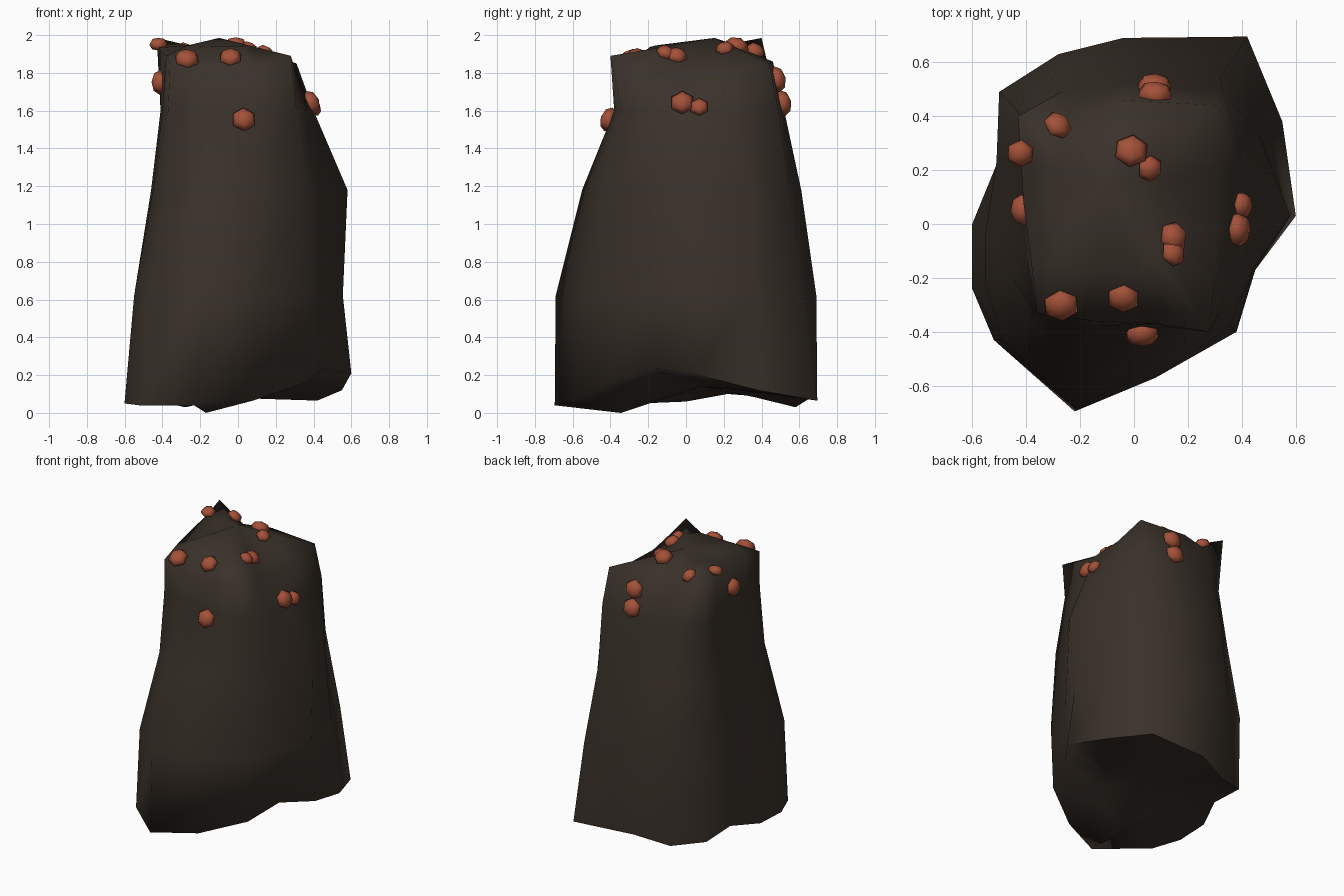
import bpy, bmesh, math
from mathutils import Vector
from mathutils.bvhtree import BVHTree

if "Cube" in bpy.data.objects:
    bpy.data.objects.remove(bpy.data.objects["Cube"])


def material(name, rgb):
    m = bpy.data.materials.new(name)
    m.diffuse_color = (*rgb, 1)
    m.use_nodes = True
    m.node_tree.nodes["Principled BSDF"].inputs["Base Color"].default_value = m.diffuse_color
    return m


stone = material("dark stone", (0.042, 0.031, 0.023))
rust = material("rust red", (0.37, 0.083, 0.040))


def finish(bm, name, mat, angle):
    bmesh.ops.recalc_face_normals(bm, faces=bm.faces)
    me = bpy.data.meshes.new(name)
    bm.to_mesh(me)
    ob = bpy.data.objects.new(name, me)
    bpy.context.collection.objects.link(ob)
    me.materials.append(mat)
    bpy.ops.object.select_all(action='DESELECT')
    ob.select_set(True)
    bpy.context.view_layer.objects.active = ob
    bpy.ops.object.shade_smooth_by_angle(angle=math.radians(angle))
    return ob


# Rock cross-sections, counter-clockwise from the front point
base = [(-.22, -.695, .04), (.08, -.57, .065), (.36, -.40, .16), (.45, -.17, .235),
        (.60, .03, .21), (.55, .38, .12), (.42, .695, .065), (-.04, .66, .08),
        (-.28, .58, .03), (-.50, .48, .08), (-.51, .22, .10), (-.60, 0, .06),
        (-.60, -.24, .05), (-.52, -.43, .04)]
low = [(-.21, -.69), (.08, -.57), (.38, -.40), (.45, -.17), (.555, .05), (.50, .36),
       (.38, .63), (-.04, .69), (-.28, .63), (-.50, .49), (-.51, .23), (-.55, -.03),
       (-.55, -.22), (-.49, -.43)]
middle = [(-.18, -.55), (.08, -.51), (.355, -.38), (.44, -.17), (.58, .03), (.46, .34),
          (.32, .55), (-.04, .61), (-.28, .57), (-.44, .43), (-.45, .23), (-.46, .05),
          (-.45, -.20), (-.38, -.36)]
shoulder = [(-.15, -.38), (.10, -.38), (.31, -.34), (.37, -.17), (.40, 0), (.40, .25),
            (.33, .49), (-.04, .52), (-.27, .49), (-.41, .38), (-.41, .24), (-.41, .10),
            (-.40, -.12), (-.37, -.32)]
crown = [(-.15, -.36, 1.80), (.08, -.37, 1.80), (.28, -.40, 1.89), (.30, -.20, 1.82),
         (.30, -.05, 1.79), (.31, .20, 1.79), (.31, .44, 1.85), (-.05, .46, 1.86),
         (-.25, .42, 1.85), (-.43, .40, 1.985), (-.42, .24, 1.935), (-.41, .08, 1.915),
         (-.38, -.15, 1.89), (-.36, -.33, 1.85)]
peak = Vector((-.10, .15, 1.985))
sole = Vector((-.05, .08, .14))

# Inner crown ring, domed at the front and dipping behind the corner horns
inner = []
for x, y, z in crown:
    front = y < -.3 and x < .2
    f, g = (.35, .75) if front else (.5, .5)
    inner.append((x + (peak.x - x) * f, y + (peak.y - y) * f,
                  min(z + (peak.z - z) * g, 1.945)))

# Inner underside ring, hollow except for a low foot near the front
under = [(x + (sole.x - x) * .45, y + (sole.y - y) * .45, z + (sole.z - z) * .5)
         for x, y, z in base]
under[0] = (-.17, -.345, 0)

sections = [under, base, [(x, y, .62) for x, y in low], [(x, y, 1.18) for x, y in middle],
            [(x, y, 1.60) for x, y in shoulder], crown, inner]

# Loft the rock and close top and bottom with fans
bm = bmesh.new()
rings = [[bm.verts.new(p) for p in s] for s in sections]
top, bottom = bm.verts.new(peak), bm.verts.new(sole)
n = len(base)
for i in range(n):
    j = (i + 1) % n
    for a, b in zip(rings, rings[1:]):
        bm.faces.new((a[i], a[j], b[j], b[i]))
    bm.faces.new((rings[-1][i], rings[-1][j], top))
    bm.faces.new((rings[0][j], rings[0][i], bottom))
bmesh.ops.recalc_face_normals(bm, faces=bm.faces)
tree = BVHTree.FromBMesh(bm)
finish(bm, "rock", stone, 85)
bm.free()

# Flattened shell lumps, snapped to the rock surface: x, y, z, radius
lumps = [(-.44, .26, 1.95, .052), (-.30, .35, 1.89, .055), (-.01, .27, 1.94, .065),
         (.05, .21, 1.91, .05), (-.43, .05, 1.75, .065), (.08, .55, 1.65, .07),
         (.08, .50, 1.77, .07), (.38, -.02, 1.64, .066), (.38, .07, 1.61, .052),
         (.14, -.05, 1.88, .058), (.12, -.12, 1.87, .05), (-.27, -.30, 1.87, .068),
         (-.04, -.29, 1.90, .062), (.03, -.40, 1.55, .066)]
for k, (x, y, z, r) in enumerate(lumps):
    spot, normal, _, _ = tree.find_nearest(Vector((x, y, z)))
    bm = bmesh.new()
    bmesh.ops.create_uvsphere(bm, u_segments=6, v_segments=4, radius=1)
    bmesh.ops.scale(bm, vec=(r, r, r * .66), verts=bm.verts)
    ob = finish(bm, f"shell_lump_{k + 1}", rust, 60)
    bm.free()
    ob.location = spot + normal * .01
    ob.rotation_mode = 'QUATERNION'
    ob.rotation_quaternion = normal.to_track_quat('Z', 'Y')
